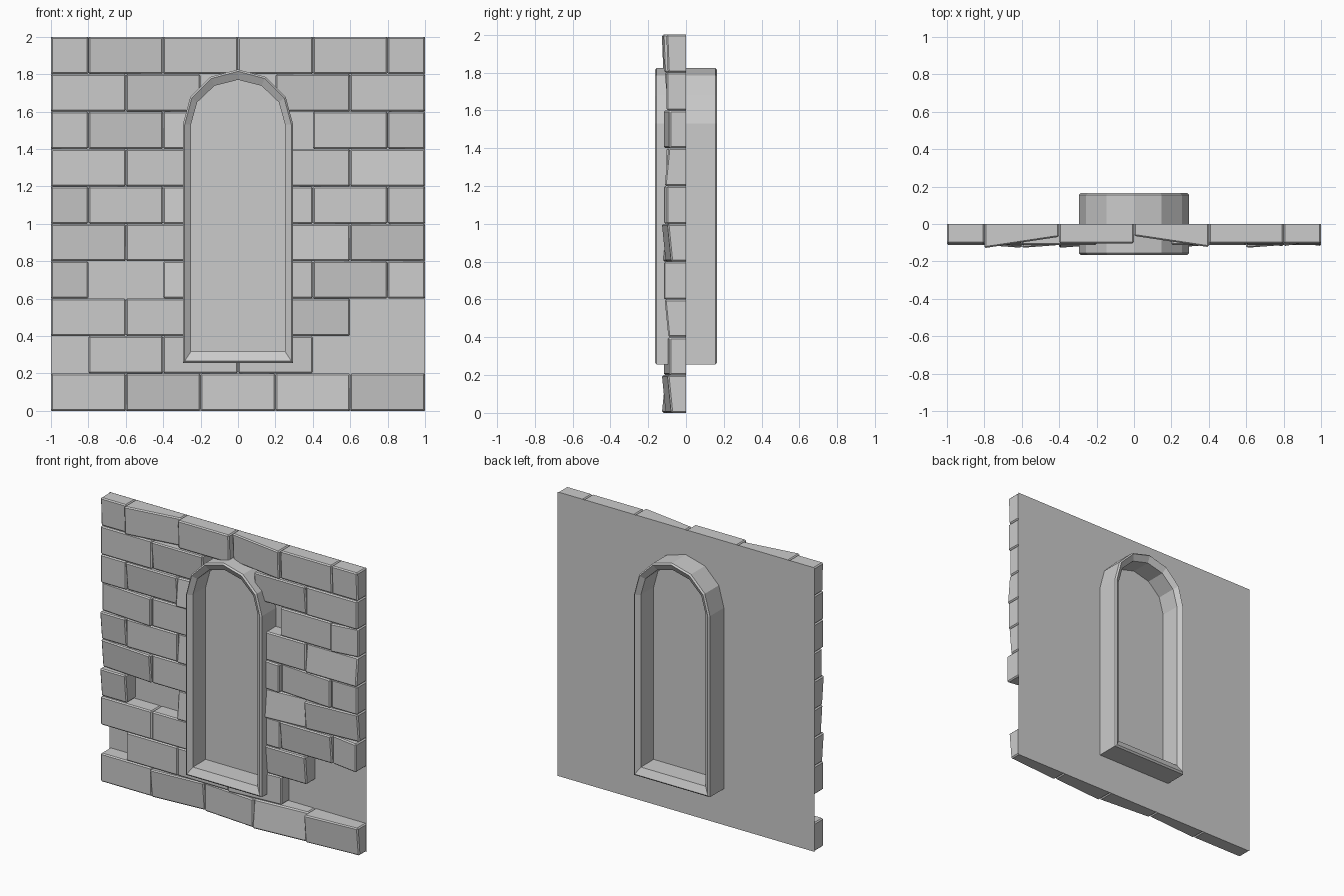
import bpy, bmesh, math, random

if "Cube" in bpy.data.objects:
    bpy.data.objects.remove(bpy.data.objects["Cube"])

random.seed(4)


def add_object(name, bm):
    bmesh.ops.recalc_face_normals(bm, faces=bm.faces[:])
    mesh = bpy.data.meshes.new(name)
    bm.to_mesh(mesh)
    bm.free()
    obj = bpy.data.objects.new(name, mesh)
    bpy.context.collection.objects.link(obj)
    return obj


def arch(r, bottom, rise):
    """Outline of the round-topped window, six segments in the arch."""
    pts = [(-r, bottom), (r, bottom)]
    for i in range(7):
        a = math.radians(30 * i)
        pts.append((r * math.cos(a), 1.53 + rise * math.sin(a)))
    return pts


def loft(name, sections, closed):
    """Skin outlines placed at given depths; closed joins last to first."""
    bm = bmesh.new()
    rings = [[bm.verts.new((x, y, z)) for x, z in pts] for pts, y in sections]
    n = len(rings[0])
    pairs = list(zip(rings, rings[1:]))
    if closed:
        pairs.append((rings[-1], rings[0]))
    else:
        bm.faces.new(rings[0])
        bm.faces.new(rings[-1])
    for a, b in pairs:
        for i in range(n):
            j = (i + 1) % n
            bm.faces.new((a[i], a[j], b[j], b[i]))
    return add_object(name, bm)


# Flat backing wall
bm = bmesh.new()
bm.faces.new([bm.verts.new(p) for p in ((-1, 0, 0), (1, 0, 0), (1, 0, 2), (-1, 0, 2))])
add_object("wall_panel", bm)

# Window frame passing through the wall
outer = arch(0.295, 0.255, 0.295)
lip = arch(0.285, 0.266, 0.285)
inner = arch(0.252, 0.316, 0.24)
loft("window_frame", [(outer, -0.155), (lip, -0.165), (inner, -0.142),
                      (inner, 0.142), (lip, 0.165), (outer, 0.155)], True)

# Helper that trims bricks inside the opening
cutter = loft("opening_cutter", [(arch(0.275, 0.285, 0.27), -0.5),
                                 (arch(0.275, 0.285, 0.27), 0.5)], False)
cutter.hide_render = True


def brick(name, x0, x1, z0, z1, left, right, lean):
    """Bevelled brick whose face is tilted sideways and leans up or down."""
    bm = bmesh.new()
    bmesh.ops.create_cube(bm, size=1)
    for v in bm.verts:
        sx, front, sz = v.co.x > 0, v.co.y < 0, v.co.z > 0
        depth = (right if sx else left) + (lean if sz else -lean)
        v.co = (x1 if sx else x0, -depth if front else -0.001, z1 if sz else z0)
    edges = [e for e in bm.edges if any(v.co.y < -0.02 for v in e.verts)]
    bmesh.ops.bevel(bm, geom=edges, offset=0.008, segments=1,
                    affect='EDGES', clamp_overlap=True)
    obj = add_object(name, bm)
    # Trim only bricks that reach into the window
    if x0 < 0.275 and x1 > -0.275 and z1 > 0.285 and z0 < 1.8:
        mod = obj.modifiers.new("trim", 'BOOLEAN')
        mod.operation = 'DIFFERENCE'
        mod.solver = 'EXACT'
        mod.object = cutter
        bpy.context.view_layer.objects.active = obj
        bpy.ops.object.modifier_apply(modifier=mod.name)


# Brick courses in running bond, with some bricks missing
missing = {(1, 0), (1, 4), (1, 5), (2, 2), (2, 4), (3, 1),
           (4, 2), (6, 2), (7, 3), (8, 2)}
top_tilt = [(0.1, 0.1), (0.125, 0.065), (0.1, 0.1),
            (0.06, 0.12), (0.1, 0.1), (0.1, 0.1)]
for row in range(10):
    if row % 2 == 0:
        joints = [-1, -0.6, -0.2, 0.2, 0.6, 1]
    else:
        joints = [-1, -0.8, -0.4, 0, 0.4, 0.8, 1]
    for i, (x0, x1) in enumerate(zip(joints, joints[1:])):
        tilt = random.choice((-0.015, 0, 0, 0.015))
        lean = random.choice((-0.01, 0, 0, 0.01))
        if (row, i) in missing:
            continue
        left, right = 0.103 - tilt, 0.103 + tilt
        if row == 9:
            (left, right), lean = top_tilt[i], 0.004
        brick(f"brick_{row}_{i}", x0, x1, row * 0.2, row * 0.2 + 0.2,
              left, right, lean)

bpy.data.objects.remove(cutter)
